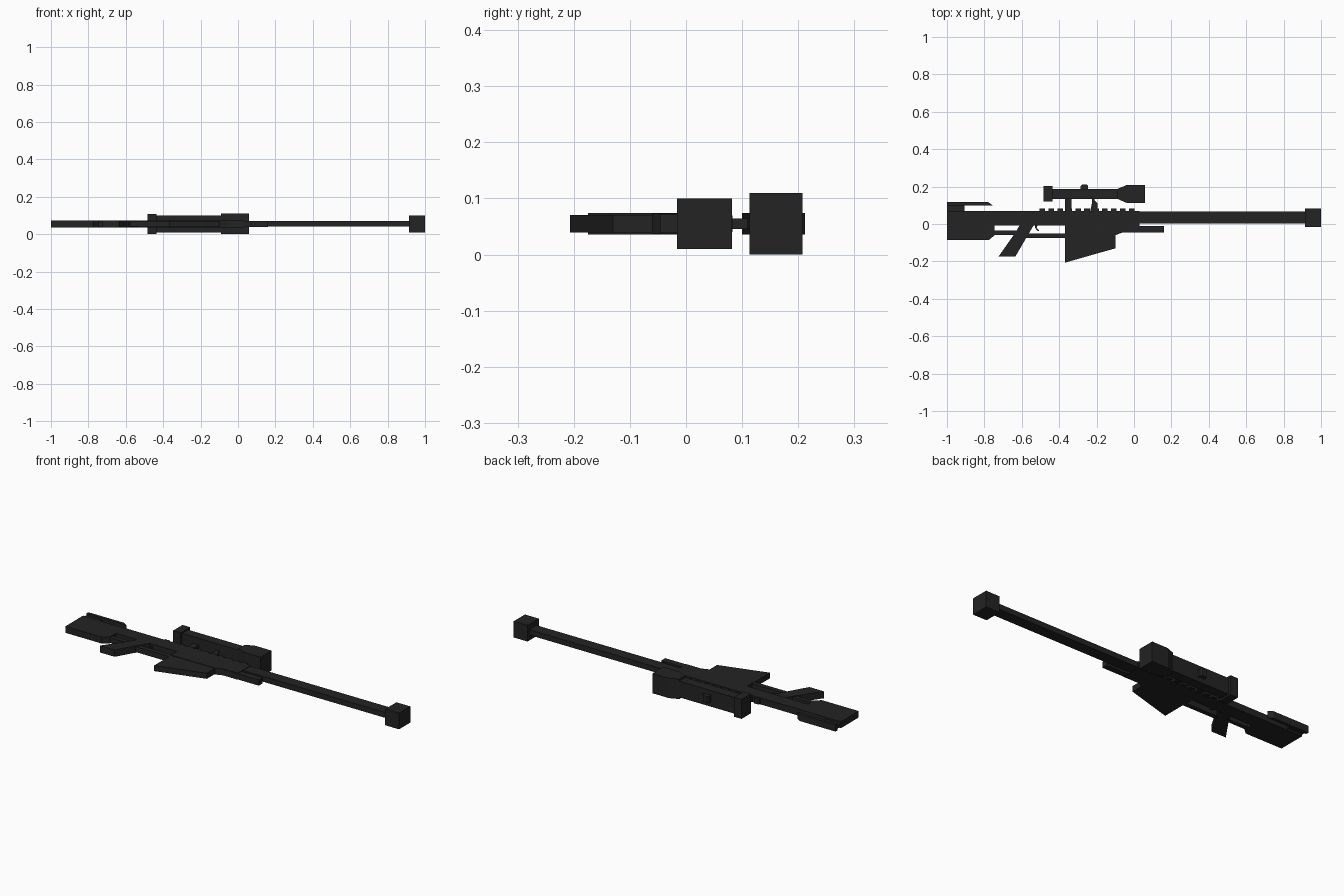
import bpy, bmesh, math

ZC = 0.055  # mid-plane height of the flat-lying model

mat = bpy.data.materials.new("dark_metal")
mat.diffuse_color = (0.017, 0.017, 0.017, 1)


def plate(name, pts, thick):
    """Extrude an outline in the XY plane symmetrically about the mid-plane."""
    bm = bmesh.new()
    face = bm.faces.new([bm.verts.new((x, y, ZC - thick / 2)) for x, y in pts])
    ext = bmesh.ops.extrude_face_region(bm, geom=[face])
    top = [v for v in ext["geom"] if isinstance(v, bmesh.types.BMVert)]
    bmesh.ops.translate(bm, verts=top, vec=(0, 0, thick))
    bmesh.ops.recalc_face_normals(bm, faces=bm.faces[:])
    mesh = bpy.data.meshes.new(name)
    bm.to_mesh(mesh)
    bm.free()
    mesh.materials.append(mat)
    ob = bpy.data.objects.new(name, mesh)
    bpy.context.collection.objects.link(ob)
    return ob


def box(name, x0, x1, y0, y1, thick):
    return plate(name, [(x0, y0), (x1, y0), (x1, y1), (x0, y1)], thick)


# stock and receiver in one outline
plate("stock_and_receiver", [
    (-1, -0.085), (-0.775, -0.085), (-0.745, -0.06), (-0.745, -0.007),
    (-0.37, -0.007), (-0.37, -0.06), (-0.10, -0.06), (-0.06, -0.045),
    (0.03, -0.045), (0.03, 0.07), (-1, 0.07)], 0.036)
box("handguard", -0.06, 0.16, -0.046, -0.012, 0.032)

# cheek rest on a thin post
plate("cheek_rest", [(-1, 0.1), (-0.755, 0.1), (-0.78, 0.117), (-1, 0.117)], 0.038)
box("cheek_post", -1, -0.905, 0.065, 0.102, 0.018)

# grip, guard and trigger
plate("grip", [(-0.725, -0.175), (-0.635, -0.175), (-0.535, -0.004), (-0.61, -0.004),
               (-0.63, -0.04)], 0.038)
box("lower_strut", -0.75, -0.60, -0.06, -0.036, 0.03)
box("trigger_guard", -0.59, -0.36, -0.075, -0.05, 0.03)
plate("trigger", [(-0.528, -0.004), (-0.515, -0.004), (-0.52, -0.02), (-0.507, -0.036),
                  (-0.514, -0.038), (-0.528, -0.022)], 0.012)

# magazine
plate("magazine", [(-0.37, -0.207), (-0.10, -0.13), (-0.10, -0.05), (-0.37, -0.05)], 0.031)

# barrel and muzzle block
box("barrel", 0.02, 0.93, 0.003, 0.066, 0.030)
box("muzzle", 0.915, 1.0, -0.016, 0.082, 0.09)

# toothed top rail
for i in range(11):
    x = -0.505 + i * 0.0478
    box("rail_tooth", x, x + 0.03, 0.065, 0.083, 0.03)

# scope and its mounts
box("rear_mount", -0.37, -0.335, 0.065, 0.145, 0.018)
plate("front_mount", [(-0.235, 0.065), (-0.195, 0.065), (-0.195, 0.11), (-0.21, 0.125),
                      (-0.21, 0.145), (-0.225, 0.145), (-0.225, 0.11)], 0.018)
box("scope_tube", -0.44, -0.08, 0.135, 0.188, 0.09)
box("scope_eyepiece", -0.483, -0.437, 0.12, 0.203, 0.108)
plate("scope_objective", [(-0.09, 0.135), (-0.04, 0.113), (0.06, 0.113),
                          (0.06, 0.208), (-0.04, 0.208), (-0.09, 0.187)], 0.11)
plate("scope_knob", [(-0.285, 0.18), (-0.245, 0.18), (-0.245, 0.203), (-0.253, 0.212),
                     (-0.277, 0.212), (-0.285, 0.203)], 0.038)
